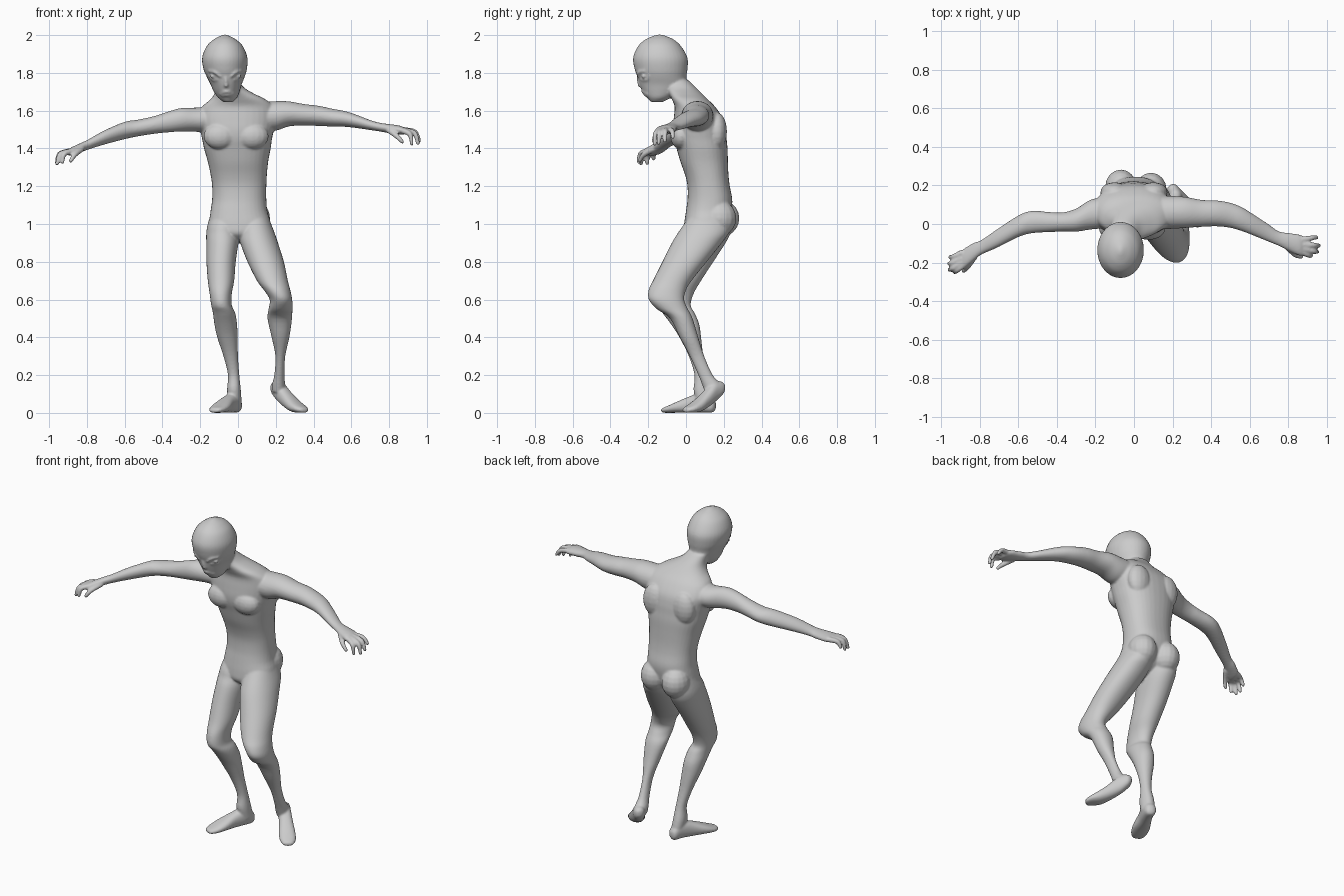
import bpy, bmesh, math
from mathutils import Vector, Matrix

skin = bpy.data.materials.new("light_grey_skin")
skin.diffuse_color = (0.6, 0.6, 0.6, 1)
bm = bmesh.new()


def curve(rows, steps=4):
    """Smooth interpolation through rows of section values."""
    out = []
    for i in range(len(rows) - 1):
        a, b, c, d = (rows[max(0, i - 1)], rows[i], rows[i + 1], rows[min(len(rows) - 1, i + 2)])
        for k in range(steps):
            t = k / steps
            out.append([0.5 * (2 * q + (r - p) * t + (2 * p - 5 * q + 4 * r - s) * t * t
                        + (3 * q - p - 3 * r + s) * t ** 3) for p, q, r, s in zip(a, b, c, d)])
    out.append(list(rows[-1]))
    return out


def loft(sections, power=2.0, n=36):
    """Closed skin over sections of (centre, half axis u, half axis v)."""
    rings = []
    for c, u, v in sections:
        ring = []
        for k in range(n):
            a = 2 * math.pi * k / n
            ca, sa = math.cos(a), math.sin(a)
            x = math.copysign(abs(ca) ** (2 / power), ca)
            y = math.copysign(abs(sa) ** (2 / power), sa)
            ring.append(bm.verts.new(c + u * x + v * y))
        rings.append(ring)
    for r, s in zip(rings, rings[1:]):
        for k in range(n):
            bm.faces.new((r[k], r[(k + 1) % n], s[(k + 1) % n], s[k]))
    bm.faces.new(rings[0][::-1])
    bm.faces.new(rings[-1])


def upright(rows, power=2.0):
    """Rows of z, x min, x max, y min, y max."""
    loft([(Vector(((a + b) / 2, (c + d) / 2, z)), Vector(((b - a) / 2, 0, 0)),
           Vector((0, (d - c) / 2, 0))) for z, a, b, c, d in curve(rows)], power)


def sideways(rows):
    """Rows of x, y centre, y half, z centre, z half."""
    loft([(Vector((x, y, z)), Vector((0, ry, 0)), Vector((0, 0, rz)))
          for x, y, ry, z, rz in curve(rows)])


def ball(centre, size):
    m = Matrix.Translation(centre) @ Matrix.Diagonal((*size, 1))
    bmesh.ops.create_uvsphere(bm, u_segments=16, v_segments=10, radius=1, matrix=m)


def chain(points):
    """Rounded strand through rows of x, y, z, radius."""
    for x, y, z, r in curve(points, 6):
        ball((x, y, z), (r, r, r))


# torso and neck
upright([
    (1.76, -.125, .0, -.12, .015), (1.72, -.12, .035, -.105, .055),
    (1.69, -.125, .085, -.09, .085), (1.66, -.145, .145, -.075, .115),
    (1.62, -.19, .19, -.06, .155), (1.56, -.21, .20, -.065, .195),
    (1.50, -.20, .19, -.07, .21), (1.45, -.19, .18, -.065, .215),
    (1.40, -.18, .173, -.05, .22), (1.33, -.16, .16, -.03, .222),
    (1.26, -.145, .153, -.005, .225), (1.20, -.137, .15, .008, .232),
    (1.13, -.137, .15, .008, .245), (1.07, -.145, .155, .0, .24),
    (1.0, -.15, .17, -.01, .22), (.95, -.11, .12, -.01, .17),
    (.92, -.04, .06, .02, .12)], 2.3)
# chest, shoulder blades and buttocks
for side in (-1, 1):
    ball((-.01 + side * .085, -.025, 1.465), (.088, .058, .07))
    ball((side * .1, .165, 1.49), (.075, .052, .1))
    ball((.01 + side * .078, .185 - side * .008, 1.03), (.082, .09, .095))

# head
head = [
    (1.645, -.075, -.03, -.185, -.125), (1.668, -.105, -.005, -.205, -.08),
    (1.70, -.128, .008, -.228, -.03), (1.74, -.146, .02, -.246, .0),
    (1.78, -.166, .036, -.258, .002), (1.82, -.183, .047, -.272, .008),
    (1.88, -.19, .05, -.28, .008), (1.94, -.167, .027, -.255, -.025),
    (1.975, -.132, -.008, -.218, -.062), (1.993, -.1, -.04, -.18, -.1),
    (2.003, -.075, -.065, -.15, -.13)]
upright(head)


def face(dx, z, r, out=0.0):
    """Strand point on the front of the head at offset dx from its middle."""
    for lo, hi in zip(head, head[1:]):
        if lo[0] <= z <= hi[0]:
            t = (z - lo[0]) / (hi[0] - lo[0])
            _, a, b, c, d = [p + (q - p) * t for p, q in zip(lo, hi)]
            s = math.sqrt(max(0.0, 1 - (2 * dx / (b - a)) ** 2))
            return ((a + b) / 2 + dx, (c + d) / 2 - (d - c) / 2 * s - out, z, r)


# brows, eyelids and eyes
for s in (-1, 1):
    chain([face(s * .03, 1.782, .007), face(s * .055, 1.803, .009), face(s * .085, 1.81, .007)])
    chain([face(s * .045, 1.765, .005), face(s * .07, 1.762, .006), face(s * .088, 1.785, .005)])
    ball(face(s * .068, 1.782, 0)[:3], (.016, .01, .011))
# nose and lips
chain([face(0, 1.775, .006), face(0, 1.755, .009), face(0, 1.735, .012)])
chain([face(-.036, 1.688, .006), face(0, 1.702, .009), face(.036, 1.688, .006)])
chain([face(-.028, 1.677, .005), face(0, 1.684, .009), face(.028, 1.677, .005)])

# right arm and palm
sideways([
    (-.12, .06, .08, 1.55, .07), (-.22, .05, .078, 1.552, .064), (-.30, .02, .06, 1.552, .062),
    (-.37, .01, .05, 1.54, .055), (-.44, .01, .052, 1.525, .047), (-.53, .01, .058, 1.508, .044),
    (-.60, -.012, .056, 1.495, .046), (-.71, -.075, .048, 1.457, .037),
    (-.79, -.12, .038, 1.422, .027), (-.83, -.143, .046, 1.405, .025),
    (-.88, -.178, .052, 1.385, .022), (-.90, -.19, .042, 1.378, .014)])
# left arm and palm
sideways([
    (.12, .06, .085, 1.57, .075), (.20, .06, .085, 1.572, .078), (.27, .06, .08, 1.583, .066),
    (.35, .055, .07, 1.578, .057), (.43, .055, .067, 1.572, .053), (.50, .045, .065, 1.563, .047),
    (.56, .025, .062, 1.557, .042), (.62, -.005, .055, 1.545, .036),
    (.695, -.045, .046, 1.525, .027), (.75, -.075, .038, 1.513, .023),
    (.80, -.092, .046, 1.505, .024), (.86, -.11, .055, 1.497, .023), (.885, -.115, .045, 1.49, .015)])
# fingers and thumbs: root, knuckle, tip
fingers = [
    ((-.885, -.215, 1.383), (-.92, -.242, 1.37), (-.93, -.25, 1.328)),
    ((-.895, -.2, 1.383), (-.94, -.23, 1.37), (-.958, -.238, 1.32)),
    ((-.9, -.178, 1.383), (-.945, -.203, 1.37), (-.96, -.205, 1.322)),
    ((-.895, -.15, 1.385), (-.935, -.168, 1.375), (-.955, -.172, 1.345)),
    ((-.83, -.175, 1.395), (-.865, -.225, 1.365), (-.885, -.245, 1.335)),
    ((.875, -.148, 1.492), (.91, -.163, 1.475), (.92, -.165, 1.425)),
    ((.885, -.13, 1.495), (.935, -.142, 1.48), (.952, -.145, 1.428)),
    ((.885, -.108, 1.497), (.937, -.11, 1.487), (.96, -.112, 1.44)),
    ((.875, -.08, 1.497), (.92, -.073, 1.49), (.948, -.07, 1.46)),
    ((.80, -.125, 1.495), (.84, -.162, 1.465), (.87, -.17, 1.435))]
for root, knuckle, tip in fingers:
    chain([(*root, .016), (*knuckle, .014), (*tip, .011)])

# left leg
upright([
    (1.10, .01, .14, .06, .22), (1.0, .005, .176, -.01, .23), (.95, .005, .195, -.045, .225),
    (.90, .012, .212, -.075, .19), (.80, .05, .243, -.125, .11), (.70, .10, .264, -.175, .03),
    (.65, .137, .277, -.198, .0), (.60, .168, .287, -.197, -.01), (.55, .162, .288, -.155, .01),
    (.50, .156, .286, -.085, .035), (.40, .178, .272, -.033, .065), (.30, .198, .25, .02, .097),
    (.20, .192, .246, .065, .142), (.15, .18, .25, .085, .185), (.11, .18, .25, .1, .185)], 2.1)
# right leg
upright([
    (1.10, -.13, .0, .07, .22), (1.0, -.16, .0, .0, .24), (.95, -.168, .002, -.02, .235),
    (.90, -.168, .002, -.045, .21), (.80, -.167, -.012, -.08, .145), (.70, -.16, -.02, -.115, .08),
    (.63, -.15, -.033, -.145, .04), (.57, -.142, -.033, -.15, .025), (.53, -.133, -.015, -.125, .045),
    (.47, -.125, -.005, -.08, .07), (.40, -.11, -.002, -.035, .08), (.30, -.077, .0, .015, .092),
    (.20, -.053, .007, .045, .112), (.12, -.058, .015, .04, .135), (.05, -.05, .02, .06, .15)], 2.1)


def foot(rows):
    """Rows of x, y, z centre, half width, half height."""
    d = Vector((rows[-1][0] - rows[0][0], rows[-1][1] - rows[0][1], 0)).normalized()
    across = Vector((-d.y, d.x, 0))
    loft([(Vector((x, y, z)), across * w, Vector((0, 0, h))) for x, y, z, w, h in curve(rows)], 2.3)


# feet, left heel raised
foot([(.185, .2, .135, .012, .015), (.195, .185, .13, .03, .036), (.225, .145, .11, .036, .055),
      (.265, .1, .068, .042, .045), (.30, .06, .038, .048, .034), (.33, .025, .023, .045, .022),
      (.35, .0, .015, .03, .014), (.355, -.006, .013, .012, .008)])
foot([(.0, .155, .04, .012, .015), (-.007, .14, .04, .032, .037), (-.025, .09, .055, .037, .053),
      (-.055, .03, .046, .04, .045), (-.085, -.035, .032, .05, .031), (-.108, -.085, .02, .047, .02),
      (-.122, -.118, .014, .032, .013), (-.125, -.125, .012, .014, .007)])

# fuse everything into one smooth skin
bmesh.ops.recalc_face_normals(bm, faces=bm.faces[:])
mesh = bpy.data.meshes.new("body")
bm.to_mesh(mesh)
bm.free()
mesh.materials.append(skin)
body = bpy.data.objects.new("body", mesh)
bpy.context.collection.objects.link(body)
bpy.context.view_layer.objects.active = body
body.select_set(True)
fuse = body.modifiers.new("fuse", 'REMESH')
fuse.mode = 'VOXEL'
fuse.voxel_size = 0.006
fuse.use_smooth_shade = True
soften = body.modifiers.new("soften", 'SMOOTH')
soften.factor = 0.5
soften.iterations = 7
for name in ("fuse", "soften"):
    bpy.ops.object.modifier_apply(modifier=name)
bpy.ops.object.shade_smooth()
